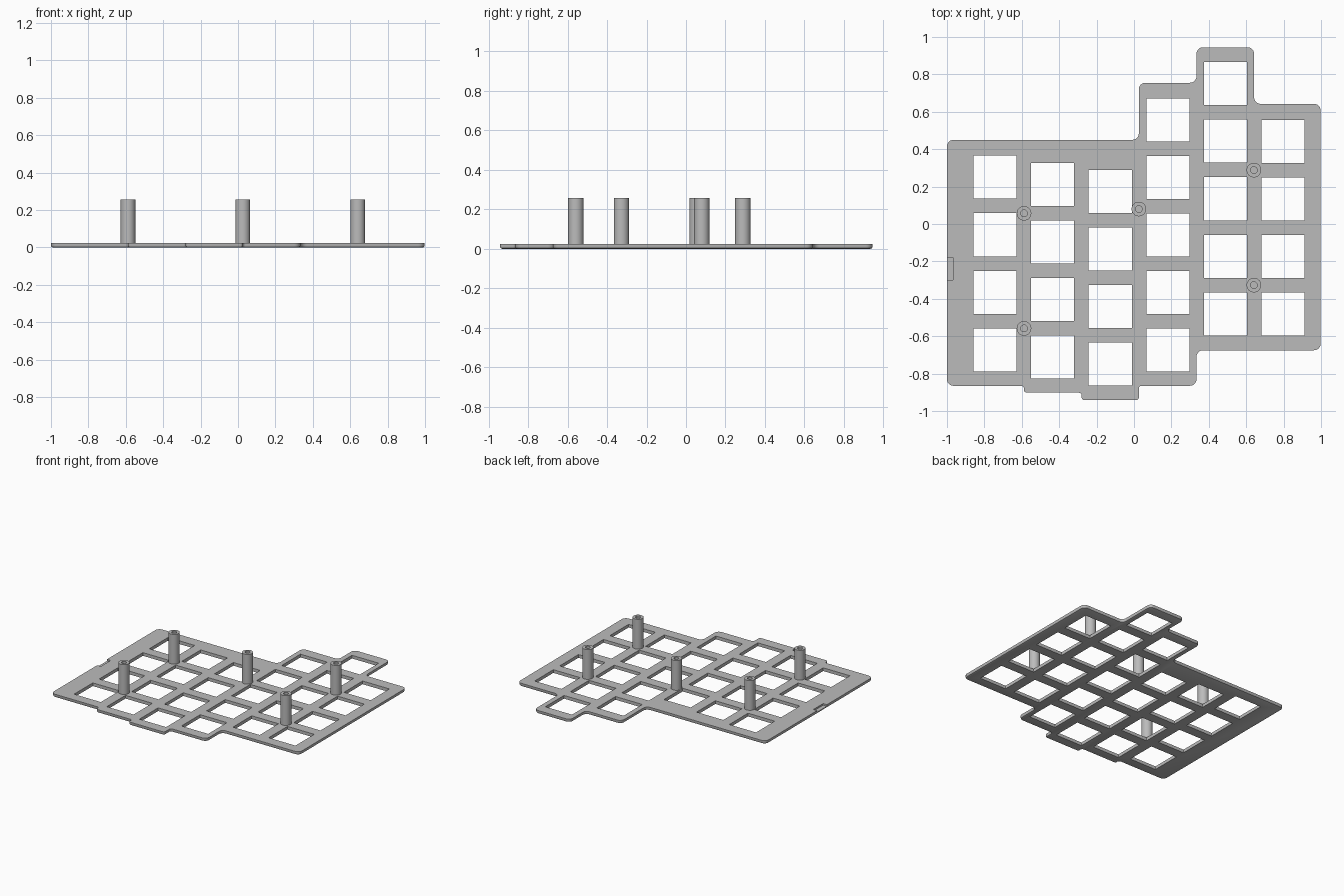
import bpy
import bmesh
import math
from mathutils import Vector

default_cube = bpy.data.objects.get("Cube")
if default_cube:
    bpy.data.objects.remove(default_cube, do_unlink=True)

THICK = 0.025
PITCH = 0.3075
HOLE = 0.23

grey = bpy.data.materials.new("grey plastic")
grey.use_nodes = True
colour = (0.5, 0.5, 0.5, 1)
grey.diffuse_color = colour
grey.node_tree.nodes["Principled BSDF"].inputs["Base Color"].default_value = colour


def make_object(name, bm):
    bmesh.ops.recalc_face_normals(bm, faces=bm.faces)
    mesh = bpy.data.meshes.new(name)
    bm.to_mesh(mesh)
    bm.free()
    mesh.materials.append(grey)
    obj = bpy.data.objects.new(name, mesh)
    bpy.context.collection.objects.link(obj)
    return obj


def smooth(obj):
    bpy.ops.object.select_all(action="DESELECT")
    obj.select_set(True)
    bpy.context.view_layer.objects.active = obj
    bpy.ops.object.shade_smooth_by_angle(angle=math.radians(30))


def rounded_outline(corners, inset, steps=6):
    """Round every corner of a right-angled outline, shrunk by inset."""
    points = []
    for i, (x, y, r) in enumerate(corners):
        p = Vector((x, y))
        before = (p - Vector(corners[i - 1][:2])).normalized()
        nxt = corners[(i + 1) % len(corners)]
        after = (Vector(nxt[:2]) - p).normalized()
        convex = before.cross(after) > 0
        p += inset * (before.orthogonal() + after.orthogonal())
        r += -inset if convex else inset
        centre = p + r * (after - before)
        for s in range(steps + 1):
            t = math.pi / 2 * s / steps
            points.append(centre + r * (before * math.sin(t) - after * math.cos(t)))
    return points


def add_box(bm, centre, size):
    cube = bmesh.ops.create_cube(bm, size=1)
    bmesh.ops.scale(bm, vec=size, verts=cube["verts"])
    bmesh.ops.translate(bm, vec=centre, verts=cube["verts"])


# Plate: stepped outline (x, y, corner radius), counter-clockwise
R, S = 0.035, 0.015
outline = [
    (-1, 0.45, R), (-1, -0.865, R), (-0.588, -0.865, S), (-0.588, -0.902, S),
    (-0.28, -0.902, S), (-0.28, -0.942, S), (0.026, -0.942, S), (0.026, -0.865, S),
    (0.334, -0.865, R), (0.334, -0.675, R), (0.998, -0.675, R), (0.998, 0.642, R),
    (0.642, 0.642, R), (0.642, 0.945, R), (0.334, 0.945, R), (0.334, 0.755, R),
    (0.026, 0.755, R), (0.026, 0.45, R),
]
bm = bmesh.new()
rings = []
# Rounded lower rim, straight upper wall
for inset, z in [(0.01, 0), (0.003, 0.003), (0, 0.01), (0, THICK)]:
    rings.append([bm.verts.new((p.x, p.y, z)) for p in rounded_outline(outline, inset)])
for low, high in zip(rings, rings[1:]):
    for i in range(len(low)):
        bm.faces.new((low[i - 1], low[i], high[i], high[i - 1]))
bm.faces.new(rings[0])
bm.faces.new(rings[-1])
plate = make_object("switch_plate", bm)

# Square openings: staggered columns (top hole y, number of holes)
bm = bmesh.new()
columns = [(0.25, 4), (0.212, 4), (0.173, 4), (0.557, 5), (0.75, 5), (0.442, 4)]
for c, (top, count) in enumerate(columns):
    for row in range(count):
        add_box(bm, (-0.742 + c * PITCH, top - row * PITCH, THICK / 2), (HOLE, HOLE, 0.1))
# Shallow recess in the edge
add_box(bm, (-1, -0.24, 0.04), (0.064, 0.12, 0.055))
cutter = make_object("opening_cutter", bm)
cutter.hide_render = True

cut = plate.modifiers.new("openings", "BOOLEAN")
cut.operation = "DIFFERENCE"
cut.solver = "EXACT"
cut.object = cutter
bpy.context.view_layer.update()
graph = bpy.context.evaluated_depsgraph_get()
cut_mesh = bpy.data.meshes.new_from_object(plate.evaluated_get(graph))
plate.modifiers.clear()
plate.data = cut_mesh
bpy.data.objects.remove(cutter, do_unlink=True)
smooth(plate)

# Standoff posts with blind screw holes, turned from a profile
profile = [(0, 0.012), (0.039, 0.012), (0.039, 0.256), (0.018, 0.256), (0.018, 0.1), (0, 0.1)]
posts = [(-0.588, 0.057), (-0.588, -0.558), (0.026, 0.08), (0.641, 0.288), (0.641, -0.327)]
for n, (x, y) in enumerate(posts):
    bm = bmesh.new()
    verts = [bm.verts.new((r, 0, z)) for r, z in profile]
    edges = [bm.edges.new(pair) for pair in zip(verts, verts[1:])]
    bmesh.ops.spin(bm, geom=verts + edges, cent=(0, 0, 0), axis=(0, 0, 1),
                   angle=math.tau, steps=32)
    bmesh.ops.remove_doubles(bm, verts=bm.verts, dist=0.0001)
    post = make_object(f"standoff_post_{n + 1}", bm)
    post.location = (x, y, 0)
    smooth(post)
